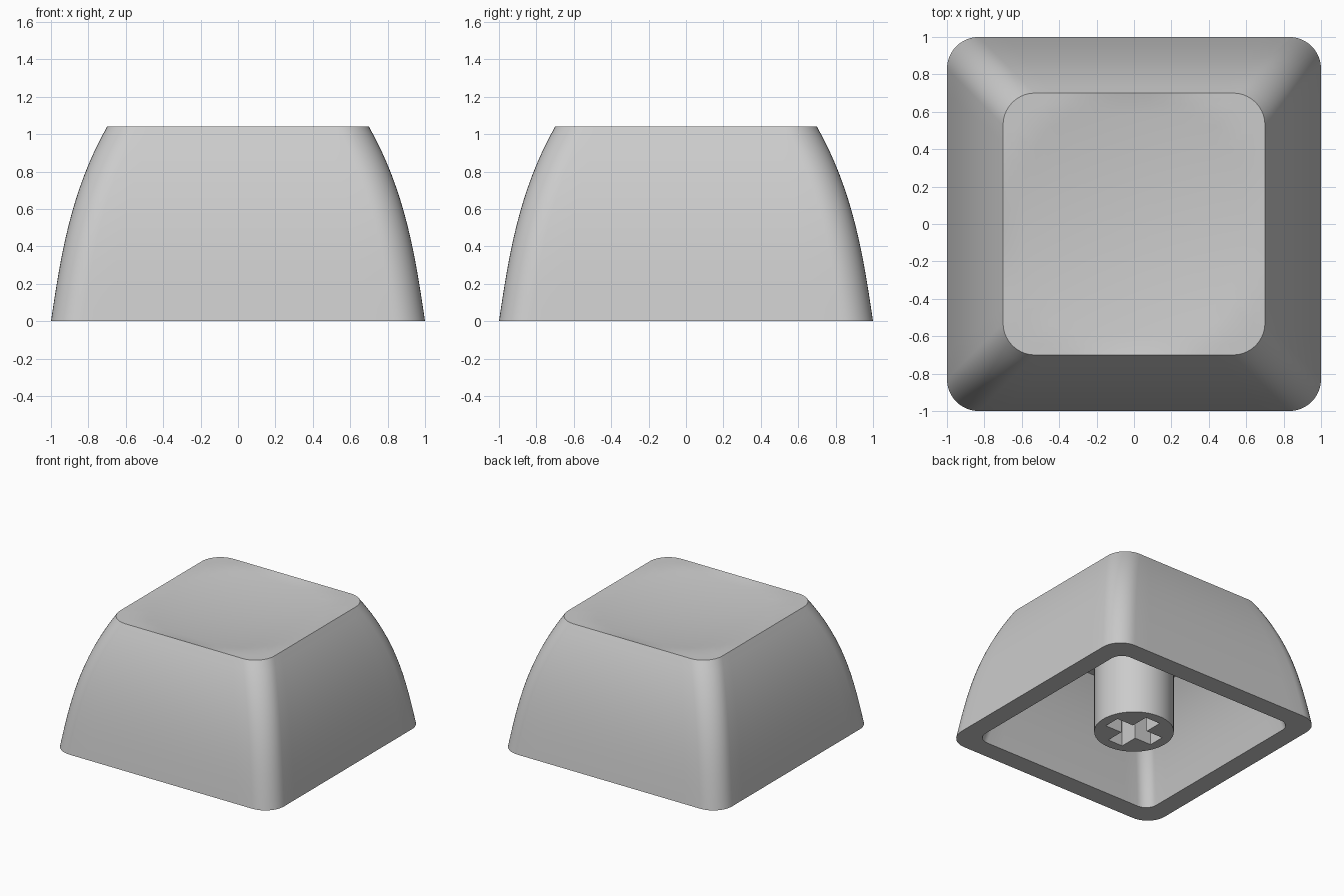
import bpy, bmesh
from math import cos, sin, pi, radians

if "Cube" in bpy.data.objects:
    bpy.data.objects.remove(bpy.data.objects["Cube"])

TOP, CEILING = 1.04, 0.76
DISH_DEPTH, DISH_RADIUS = 0.05, 0.74


def rounded_square(half, radius, segs=10, side=12):
    """Outline points of a rounded square, counter-clockwise."""
    pts = []
    c = half - radius
    for q, (sx, sy) in enumerate(((1, 1), (-1, 1), (-1, -1), (1, -1))):
        for i in range(segs + 1):
            a = q * pi / 2 + i * pi / 2 / segs
            pts.append((sx * c + radius * cos(a), sy * c + radius * sin(a)))
        nx, ny = ((-1, 1), (-1, -1), (1, -1), (1, 1))[q]
        a = (q + 1) * pi / 2
        ex, ey = nx * c + radius * cos(a), ny * c + radius * sin(a)
        px, py = pts[-1]
        for i in range(1, side):
            t = i / side
            pts.append((px + (ex - px) * t, py + (ey - py) * t))
    return pts


def link(bm, name):
    bmesh.ops.recalc_face_normals(bm, faces=bm.faces)
    mesh = bpy.data.meshes.new(name)
    bm.to_mesh(mesh)
    bm.free()
    obj = bpy.data.objects.new(name, mesh)
    bpy.context.collection.objects.link(obj)
    return obj


def smooth(obj):
    bpy.ops.object.select_all(action='DESELECT')
    obj.select_set(True)
    bpy.context.view_layer.objects.active = obj
    bpy.ops.object.shade_smooth_by_angle(angle=radians(30))


def prism(name, pts, z0, z1):
    bm = bmesh.new()
    face = bm.faces.new([bm.verts.new((x, y, z0)) for x, y in pts])
    ext = bmesh.ops.extrude_face_region(bm, geom=[face])
    verts = [v for v in ext["geom"] if isinstance(v, bmesh.types.BMVert)]
    bmesh.ops.translate(bm, verts=verts, vec=(0, 0, z1 - z0))
    return link(bm, name)


# Cap shell: ceiling -> inner wall -> bottom rim -> bowed outer wall -> dished top
STEPS = 16
rings = []
for i in range(STEPS, -1, -1):
    t = i / STEPS
    half = 0.84 - 0.17 * t - 0.12 * t ** 3
    rings.append([(x, y, CEILING * t) for x, y in rounded_square(half, 0.10)])
for i in range(STEPS + 1):
    z = TOP * i / STEPS
    half = 1 - 0.15 * z - 0.128 * z ** 3
    rings.append([(x, y, z) for x, y in rounded_square(half, 0.17)])
rim = rounded_square(0.70, 0.17)
for i in range(11, 0, -1):
    s = i / 12
    ring = []
    for x, y in rim:
        r2 = (x * x + y * y) * s * s / DISH_RADIUS ** 2
        ring.append((x * s, y * s, TOP - DISH_DEPTH * max(0, 1 - r2)))
    rings.append(ring)

bm = bmesh.new()
loops = [[bm.verts.new(p) for p in ring] for ring in rings]
n = len(loops[0])
for a, b in zip(loops, loops[1:]):
    for j in range(n):
        k = (j + 1) % n
        bm.faces.new((a[j], a[k], b[k], b[j]))
bm.faces.new(loops[0])
centre = bm.verts.new((0, 0, TOP - DISH_DEPTH))
for j in range(n):
    bm.faces.new((loops[-1][j], loops[-1][(j + 1) % n], centre))
smooth(link(bm, "cap_shell"))

# Round stem with a cross-shaped socket
circle = [(0.30 * cos(2 * pi * i / 64), 0.30 * sin(2 * pi * i / 64)) for i in range(64)]
stem = prism("stem", circle, 0, CEILING + 0.04)
L, W = 0.22, 0.068
cross = [(L, -W), (L, W), (W, W), (W, L), (-W, L), (-W, W),
         (-L, W), (-L, -W), (-W, -W), (-W, -L), (W, -L), (W, -W)]
cutter = prism("socket_cutter", cross, -0.1, CEILING)
cutter.hide_render = True
cutter.hide_viewport = True
mod = stem.modifiers.new("socket", 'BOOLEAN')
mod.operation = 'DIFFERENCE'
mod.solver = 'EXACT'
mod.object = cutter
bpy.context.view_layer.objects.active = stem
bpy.ops.object.modifier_apply(modifier=mod.name)
bpy.data.objects.remove(cutter)
smooth(stem)
